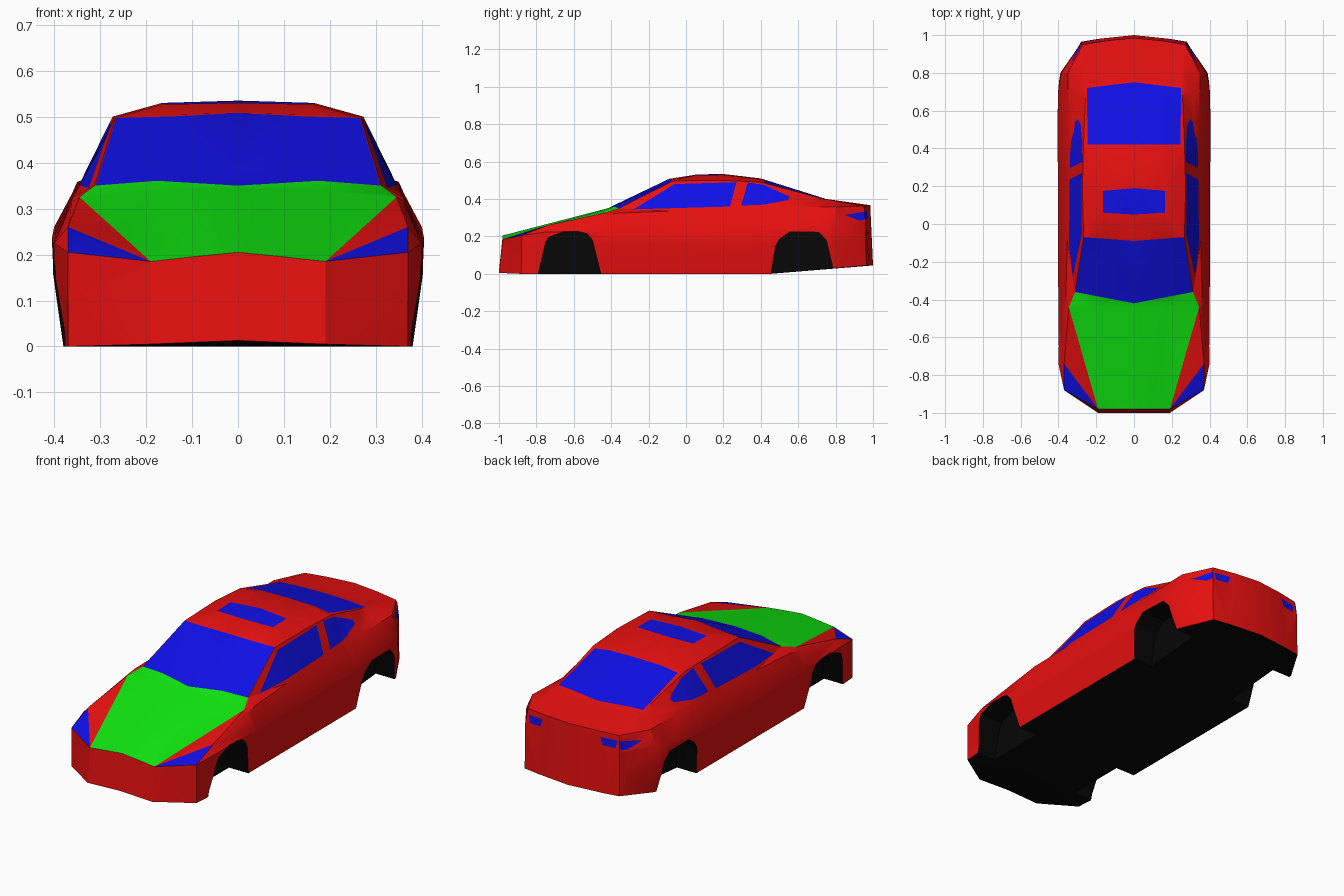
import bpy, bmesh, math
from mathutils import Vector

if "Cube" in bpy.data.objects:
    bpy.data.objects.remove(bpy.data.objects["Cube"])

# One material per flat colour
def material(name, rgb):
    m = bpy.data.materials.new(name)
    m.diffuse_color = (*rgb, 1)
    m.use_nodes = True
    m.node_tree.nodes["Principled BSDF"].inputs["Base Color"].default_value = m.diffuse_color
    return m

MATS = [material("red_paint", (0.8, 0.005, 0.005)),
        material("black_underside", (0.002, 0.002, 0.002)),
        material("blue_glass", (0.005, 0.005, 0.8)),
        material("green_hood", (0.005, 0.8, 0.005))]
RED, BLACK, BLUE, GREEN = range(4)

def make_object(name, bm):
    me = bpy.data.meshes.new(name)
    bm.to_mesh(me)
    bm.free()
    for m in MATS:
        me.materials.append(m)
    ob = bpy.data.objects.new(name, me)
    bpy.context.collection.objects.link(ob)
    return ob

# Lengthwise rails of the right half, each point (y, x, z)
top = [(-.98, 0, .205), (-.42, 0, .35), (-.09, 0, .508), (.05, 0, .53),
       (.19, 0, .535), (.4, 0, .51), (.75, 0, .40), (.985, 0, .367)]
upper = [(-.98, .10, .195), (-.42, .18, .345), (-.07, .14, .505), (.05, .165, .527),
         (.19, .165, .53), (.4, .16, .507), (.75, .16, .40), (.97, .15, .365)]
edge = [(-.98, .19, .185), (-.44, .345, .325), (-.36, .312, .35), (-.07, .267, .497),
        (.19, .273, .5), (.4, .268, .49), (.72, .255, .405), (.95, .27, .362)]
belt = [(-.74, .37, .26), (-.36, .36, .325), (.05, .35, .34), (.55, .345, .355),
        (.8, .35, .358), (.955, .275, .345)]
shoulder = [(-.88, .37, .205), (-.74, .40, .225), (.05, .402, .222), (.55, .405, .235),
            (.72, .40, .26), (.8, .385, .28), (.96, .28, .28)]
flank = [(-.88, .37, .1), (-.74, .40, .15), (.05, .402, .155), (.72, .402, .155),
         (.8, .39, .16), (.96, .28, .16)]
sill = [(-.88, .37, 0), (-.74, .38, 0), (.45, .38, 0), (.8, .375, .03), (.965, .28, .045)]
floor_mid = [(-1, .19, .005), (-.88, .19, 0), (.45, .19, 0), (.98, .19, .045)]
floor_center = [(-1, 0, .013), (-.88, 0, 0), (.45, 0, 0), (1, 0, .045)]
RAILS = [top, upper, edge, belt, shoulder, flank, sill, floor_mid, floor_center]
STATIONS = [-1, -.88, -.74, -.44, -.42, -.36, -.09, -.07, .05, .19, .4, .45,
            .55, .72, .75, .8, 1]

def sample(rail, y):
    y = min(max(y, rail[0][0]), rail[-1][0])
    for a, b in zip(rail, rail[1:]):
        if y <= b[0]:
            t = (y - a[0]) / (b[0] - a[0])
            return (a[1] + t * (b[1] - a[1]), y, a[2] + t * (b[2] - a[2]))

# Skin the rails into half a body; rails with shorter ends collapse to points
bm = bmesh.new()
rows = [[bm.verts.new(sample(r, y)) for r in RAILS] for y in STATIONS]
for a, b in zip(rows, rows[1:]):
    for j in range(len(RAILS) - 1):
        f = bm.faces.new((a[j], a[j + 1], b[j + 1], b[j]))
        f.material_index = BLACK if j >= 6 else RED
# Nose and tail caps; the small nose triangle is the headlight
for ids in ([0, 1, 2, 7, 8], [2, 3, 4], [2, 4, 5, 6, 7]):
    nose = bm.faces.new([rows[0][k] for k in reversed(ids)])
    nose.material_index = BLUE if len(ids) == 3 else RED
    bm.faces.new([rows[-1][k] for k in ids])
bmesh.ops.remove_doubles(bm, verts=bm.verts[:], dist=1e-4)
bmesh.ops.dissolve_degenerate(bm, edges=bm.edges[:], dist=1e-5)
bmesh.ops.triangulate(bm, faces=bm.faces[:])
bm.normal_update()

def paint(poly, axis, colour, limit=0.2):
    """Cut a convex outline, projected along an axis, into the skin and colour it."""
    u, v = [(1, 2), (0, 2), (0, 1)][axis]
    faces = [f for f in bm.faces if f.normal[axis] > limit and f.material_index != BLACK]
    for p, q in zip(poly, poly[1:] + poly[:1]):
        co, no = Vector((0, 0, 0)), Vector((0, 0, 0))
        co[u], co[v] = p
        no[u], no[v] = p[1] - q[1], q[0] - p[0]
        no.normalize()
        geom = set(faces)
        for f in faces:
            geom.update(f.edges)
            geom.update(f.verts)
        res = bmesh.ops.bisect_plane(bm, geom=list(geom), dist=1e-5,
                                     plane_co=co, plane_no=no)
        faces = [f for f in res["geom"] if isinstance(f, bmesh.types.BMFace)
                 and (f.calc_center_median() - co).dot(no) > 0]
    for f in faces:
        f.material_index = colour
    bm.normal_update()

# Hood, windscreen, sunroof and rear window, seen from above
paint([(0, -1.1), (.156, -1.1), (.345, -.44), (.312, -.36), (0, -.42)], 2, GREEN, 0.4)
paint([(0, -.42), (.31, -.36), (.265, -.07), (0, -.09)], 2, BLUE)
paint([(0, .05), (.165, .06), (.165, .175), (0, .19)], 2, BLUE)
paint([(0, .42), (.245, .42), (.25, .72), (0, .75)], 2, BLUE)
# Side windows and tail light, seen from the side
paint([(-.28, .345), (.235, .36), (.27, .49), (-.06, .48)], 0, BLUE)
paint([(.295, .365), (.42, .37), (.545, .395), (.555, .412), (.42, .475), (.33, .488)], 0, BLUE)
paint([(.85, .315), (.93, .283), (.968, .295), (.968, .335)], 0, BLUE, 0.05)

# Mirror the half body
dup = bmesh.ops.duplicate(bm, geom=bm.verts[:] + bm.edges[:] + bm.faces[:])["geom"]
for g in dup:
    if isinstance(g, bmesh.types.BMVert):
        g.co.x = -g.co.x
bmesh.ops.reverse_faces(bm, faces=[g for g in dup if isinstance(g, bmesh.types.BMFace)])
bmesh.ops.remove_doubles(bm, verts=bm.verts[:], dist=1e-5)
body = make_object("car_body", bm)

# Wheel wells, cut with black prisms
ARCHES = [[(-.79, -.1), (-.79, 0), (-.75, .17), (-.735, .195), (-.65, .227), (-.57, .225),
           (-.53, .215), (-.5, .18), (-.455, 0), (-.455, -.1)],
          [(.455, -.1), (.455, 0), (.48, .15), (.5, .185), (.555, .225), (.71, .222),
           (.75, .18), (.788, .02), (.788, -.1)]]
bm = bmesh.new()
for side in (-1, 1):
    for arch in ARCHES:
        f = bm.faces.new([bm.verts.new((side * .265, y, z)) for y, z in arch])
        ext = bmesh.ops.extrude_face_region(bm, geom=[f], use_keep_orig=True)["geom"]
        for g in ext:
            if isinstance(g, bmesh.types.BMVert):
                g.co.x = side * .5
for f in bm.faces:
    f.material_index = BLACK
bmesh.ops.recalc_face_normals(bm, faces=bm.faces[:])
cutter = make_object("wheel_well_cutter", bm)
cutter.hide_render = True

bpy.context.view_layer.objects.active = body
body.select_set(True)
mod = body.modifiers.new("wheel_wells", 'BOOLEAN')
mod.operation = 'DIFFERENCE'
mod.solver = 'EXACT'
mod.object = cutter
bpy.ops.object.modifier_apply(modifier=mod.name)
bpy.data.objects.remove(cutter)

# Smooth panels, sharp creases
bpy.ops.object.shade_smooth_by_angle(angle=math.radians(28))
